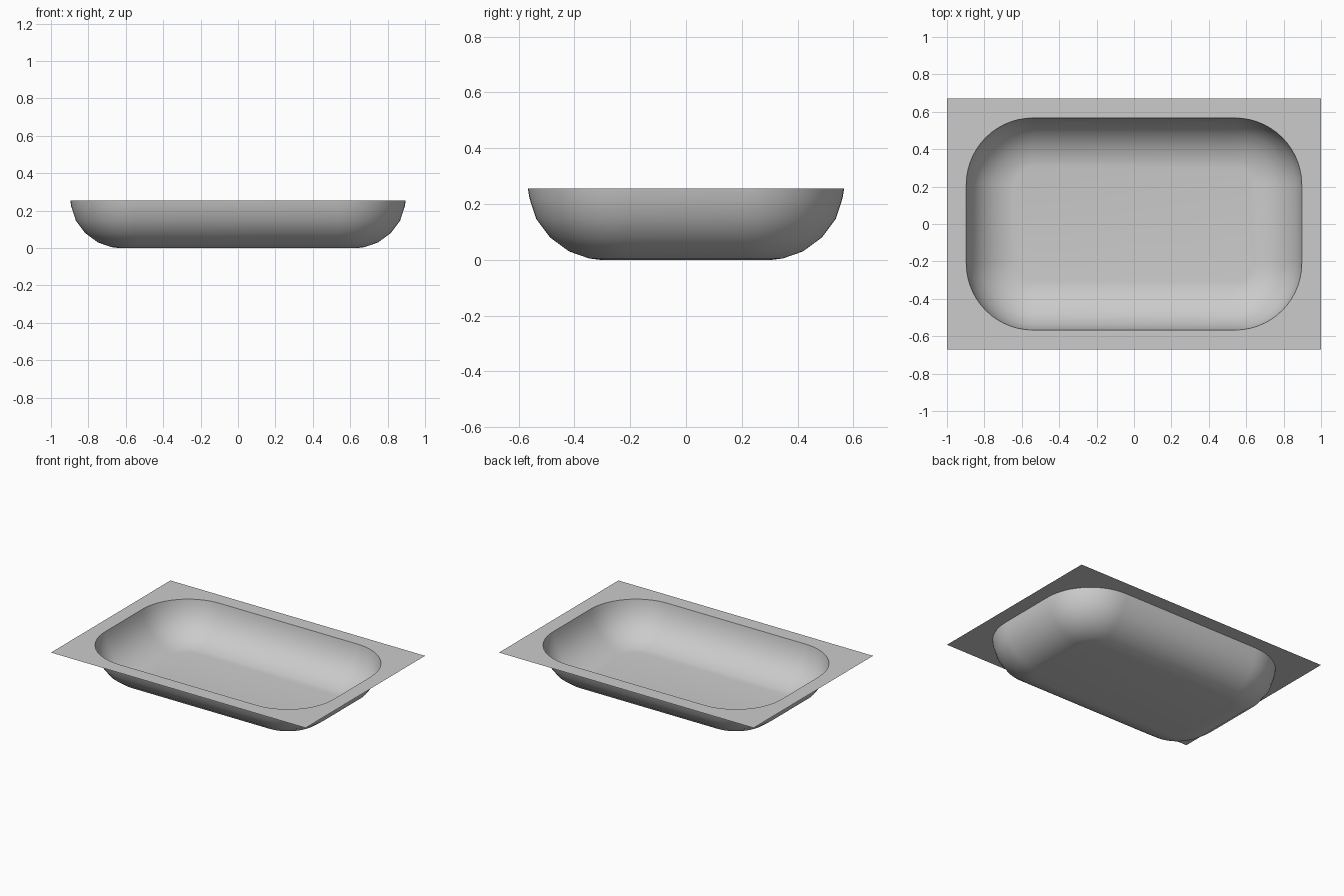
import bpy, bmesh, math

if "Cube" in bpy.data.objects:
    bpy.data.objects.remove(bpy.data.objects["Cube"], do_unlink=True)

STRAIGHT_X, STRAIGHT_Y = 0.54, 0.21   # corner arc centres
RADIUS, TOP = 0.357, 0.255            # opening corner radius, rim height
SEGMENTS = 14                         # segments per corner

# Wall profile: inward offset from the opening, and height
PROFILE = [(0, TOP), (0.006, 0.22), (0.03, 0.147), (0.08, 0.08),
           (0.148, 0.03), (0.22, 0.005), (0.26, 0)]


def material(name, value):
    mat = bpy.data.materials.new(name)
    mat.use_nodes = True
    colour = (value, value, value, 1)
    mat.diffuse_color = colour
    mat.node_tree.nodes["Principled BSDF"].inputs["Base Color"].default_value = colour
    return mat


def corner_loop(bm, cx, cy, radius, z):
    """Ring of vertices around a rectangle with rounded corners."""
    ring = []
    for i, (sx, sy) in enumerate([(1, 1), (-1, 1), (-1, -1), (1, -1)]):
        for k in range(SEGMENTS + 1):
            a = math.pi / 2 * (i + k / SEGMENTS)
            ring.append(bm.verts.new((sx * cx + radius * math.cos(a),
                                      sy * cy + radius * math.sin(a), z)))
    return ring


def bridge(bm, outer, inner):
    n = len(outer)
    for i in range(n):
        j = (i + 1) % n
        bm.faces.new((outer[i], outer[j], inner[j], inner[i]))


# Pressed sheet: flat rectangular flange, curved wall and flat floor
bm = bmesh.new()
flange = corner_loop(bm, 1, 0.67, 0, TOP)
wall = [corner_loop(bm, STRAIGHT_X, STRAIGHT_Y, RADIUS - d, z) for d, z in PROFILE]
rings = [flange] + wall
for outer, inner in zip(rings, rings[1:]):
    bridge(bm, outer, inner)
bm.faces.new(wall[-1])
bmesh.ops.remove_doubles(bm, verts=bm.verts, dist=0.0001)

mesh = bpy.data.meshes.new("basin_tray")
bm.to_mesh(mesh)
bm.free()
mesh.materials.append(material("light grey", 0.6))
tray = bpy.data.objects.new("basin_tray", mesh)
bpy.context.collection.objects.link(tray)

# Smooth shading with a crisp edge around the opening
bpy.context.view_layer.objects.active = tray
tray.select_set(True)
bpy.ops.object.shade_smooth_by_angle(angle=math.radians(40))
